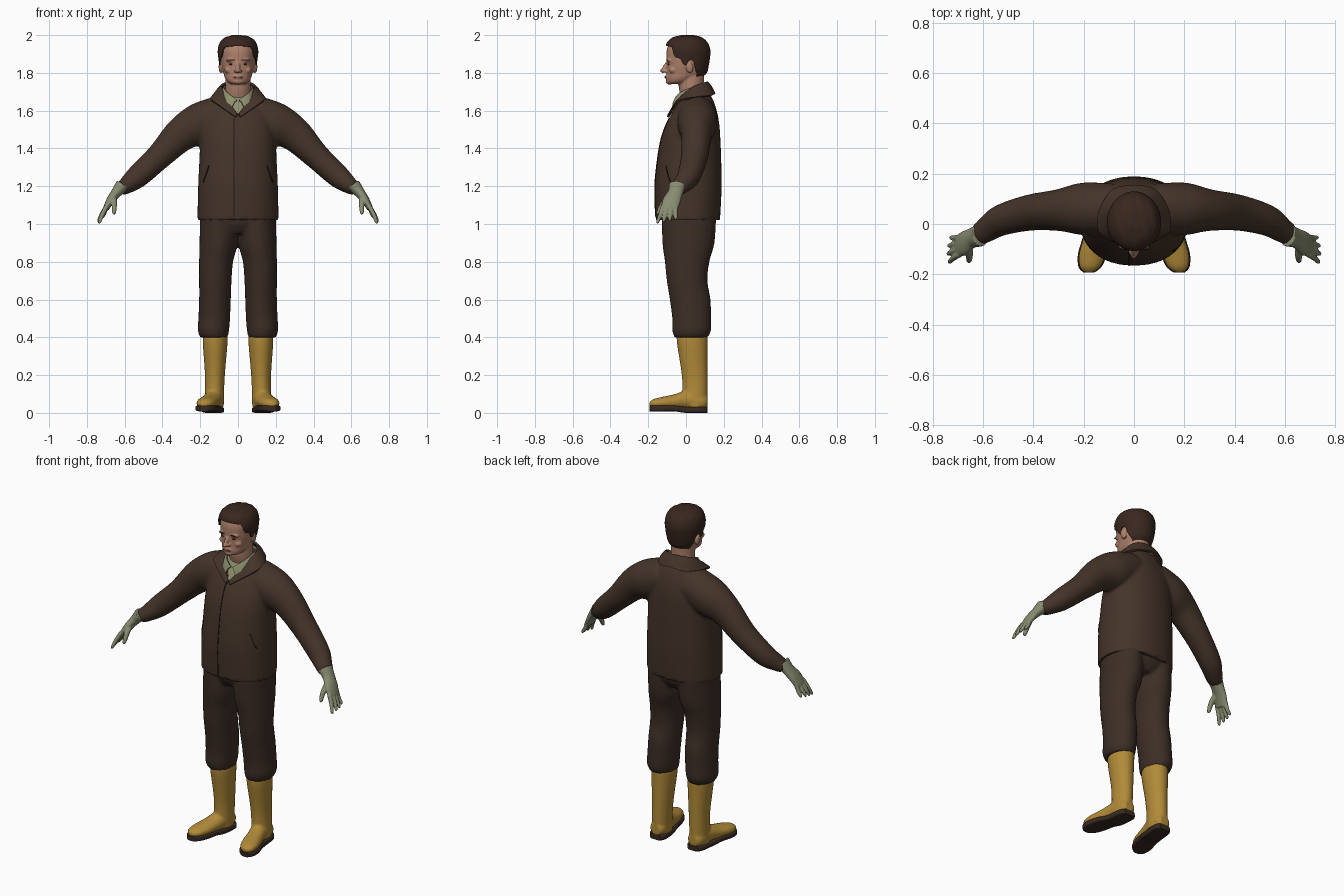
import bpy, bmesh, math
from mathutils import Vector, Matrix
from mathutils.bvhtree import BVHTree

if "Cube" in bpy.data.objects:
    bpy.data.objects.remove(bpy.data.objects["Cube"])


def material(name, rgb):
    m = bpy.data.materials.new(name)
    m.diffuse_color = (*rgb, 1)
    m.use_nodes = True
    m.node_tree.nodes["Principled BSDF"].inputs["Base Color"].default_value = m.diffuse_color
    return m


JACKET = material("jacket_brown", (.058, .034, .022))
TROUSER = material("trouser_brown", (.046, .027, .019))
SEAM = material("seam_dark", (.015, .009, .006))
BOOT = material("boot_yellow", (.44, .255, .04))
SOLE = material("sole_dark", (.04, .023, .016))
GLOVE = material("glove_green", (.25, .265, .165))
SHIRT = material("shirt_green", (.27, .275, .16))
SKIN = material("skin", (.43, .22, .15))
HAIR = material("hair_brown", (.04, .02, .013))
LIP = material("lip", (.30, .13, .095))


def spline(rows, steps=5):
    """Catmull-Rom through rows of numbers."""
    rows = [Vector(r) for r in rows]
    out = []
    for i in range(len(rows) - 1):
        p0, p1, p2 = rows[max(i - 1, 0)], rows[i], rows[i + 1]
        p3 = rows[min(i + 2, len(rows) - 1)]
        for k in range(steps):
            t = k / steps
            out.append(p1 + (p2 - p0) * (t / 2) + (p0 * 2 - p1 * 5 + p2 * 4 - p3) * (t * t / 2)
                       + (p1 * 3 - p0 - p2 * 3 + p3) * (t ** 3 / 2))
    return out + [rows[-1]]


def loft(bm, rows, side=(1, 0, 0), axis=None, sides=28, power=1.0):
    """Skin rings given as x, y, z, half width along side, other half width."""
    rows = spline(rows)
    pts = [Vector(r[:3]) for r in rows]
    rings = []
    for i, r in enumerate(rows):
        t = Vector(axis) if axis else (pts[min(i + 1, len(pts) - 1)] - pts[max(i - 1, 0)]).normalized()
        u = Vector(side)
        u = (u - t * u.dot(t)).normalized()
        v = t.cross(u)
        ring = []
        for k in range(sides):
            c, s = math.cos(k * math.tau / sides), math.sin(k * math.tau / sides)
            c, s = math.copysign(abs(c) ** power, c), math.copysign(abs(s) ** power, s)
            ring.append(bm.verts.new(pts[i] + u * c * r[3] + v * s * r[4]))
        rings.append(ring)
    for a, b in zip(rings, rings[1:]):
        for k in range(sides):
            j = (k + 1) % sides
            bm.faces.new((a[k], a[j], b[j], b[k]))
    bm.faces.new(rings[0][::-1])
    bm.faces.new(rings[-1])


def layers(rows, cx=0):
    """Horizontal rings from z, y centre, half width, half depth."""
    return [(cx, y, z, a, b) for z, y, a, b in rows]


def ball(bm, centre, radii, tilt=0):
    m = Matrix.Translation(centre) @ Matrix.Rotation(tilt, 4, 'X') @ Matrix.Diagonal((*radii, 1))
    bmesh.ops.create_uvsphere(bm, u_segments=16, v_segments=10, radius=1, matrix=m)


def finish(name, bm, mat, voxel=0, smooth=3, thick=0, angle=40):
    """Make the object; fuse overlapping volumes when a voxel size is given."""
    bmesh.ops.recalc_face_normals(bm, faces=bm.faces)
    me = bpy.data.meshes.new(name)
    bm.to_mesh(me)
    bm.free()
    ob = bpy.data.objects.new(name, me)
    bpy.context.collection.objects.link(ob)
    if voxel:
        r = ob.modifiers.new("fuse", 'REMESH')
        r.mode, r.voxel_size = 'VOXEL', voxel
        s = ob.modifiers.new("soften", 'SMOOTH')
        s.factor, s.iterations = .5, smooth
    if thick:
        s = ob.modifiers.new("thickness", 'SOLIDIFY')
        s.thickness, s.offset = thick, 0
    if voxel or thick:
        dg = bpy.context.evaluated_depsgraph_get()
        me = bpy.data.meshes.new_from_object(ob.evaluated_get(dg))
        ob.modifiers.clear()
        ob.data = me
        me.name = name
    me.materials.clear()
    me.materials.append(mat)
    for p in me.polygons:
        p.use_smooth = True
        p.material_index = 0
    me.set_sharp_from_angle(angle=math.radians(angle))
    return ob


# Jacket: body and sleeves fused
bm = bmesh.new()
loft(bm, layers([(1.02, .01, .215, .17), (1.2, .012, .211, .177), (1.35, .018, .204, .168),
                 (1.45, .025, .2, .157), (1.53, .036, .19, .14), (1.6, .048, .165, .115),
                 (1.66, .055, .12, .087), (1.71, .055, .085, .06)]),
     axis=(0, 0, 1), sides=48, power=.9)
for s in (-1, 1):
    loft(bm, [(s * x, y, z, a, b) for x, y, z, a, b in [
        (.08, .06, 1.585, .1, .1), (.2, .06, 1.53, .105, .112), (.3, .055, 1.475, .083, .092),
        (.415, .045, 1.36, .072, .07), (.528, .015, 1.255, .062, .062),
        (.59, -.025, 1.205, .05, .046), (.622, -.045, 1.186, .043, .036)]], side=(0, 1, 0))
jacket = finish("jacket", bm, JACKET, .01, 5)
# Open neck shows the shirt
jacket.data.materials.append(SHIRT)
for p in jacket.data.polygons:
    c = p.center
    if c.y < .03 and c.z > 1.57 and abs(c.x) < (c.z - 1.57) * .6:
        p.material_index = 1

# Placket and pocket seams laid on the jacket front
bm = bmesh.new()
bm.from_mesh(jacket.data)
tree = BVHTree.FromBMesh(bm)
bm.free()


def seam(name, start, end, half):
    bm, last = bmesh.new(), None
    for k in range(25):
        x, z = (a + (b - a) * k / 24 for a, b in zip(start, end))
        pair = []
        for dx in (-half, half):
            hit = tree.ray_cast(Vector((x + dx, -1, z)), Vector((0, 1, 0)))[0]
            pair.append(bm.verts.new((x + dx, hit.y - .002 if hit else 0, z)))
        if last:
            bm.faces.new((last[0], last[1], pair[1], pair[0]))
        last = pair
    finish(name, bm, SEAM, thick=.003)


seam("front_placket_seam", (-.02, 1.04), (-.02, 1.56), .0025)
seam("left_pocket_seam", (.155, 1.31), (.185, 1.22), .0025)
seam("right_pocket_seam", (-.155, 1.31), (-.185, 1.22), .0025)


# Collars: mirrored strips between an inner and an outer edge
def collar(name, inner, outer, mat, thick):
    bm = bmesh.new()
    a, b = spline(inner, 4), spline(outer, 4)
    for s in (-1, 1):
        va, vb = ([bm.verts.new((s * p.x, p.y, p.z)) for p in e] for e in (a, b))
        vm = [bm.verts.new((s * (p.x + q.x) / 2, (p.y + q.y) / 2, (p.z + q.z) / 2 + .008))
              for p, q in zip(a, b)]
        for u, v in ((va, vm), (vm, vb)):
            for k in range(len(a) - 1):
                bm.faces.new((u[k], u[k + 1], v[k + 1], v[k]))
    bmesh.ops.remove_doubles(bm, verts=bm.verts, dist=.001)
    finish(name, bm, mat, thick=thick)


collar("jacket_collar",
       [(0, .112, 1.75), (.055, .1, 1.748), (.085, .055, 1.732), (.075, 0, 1.695),
        (.045, -.05, 1.64), (.002, -.088, 1.575)],
       [(0, .15, 1.69), (.08, .135, 1.68), (.13, .065, 1.672), (.142, -.005, 1.66),
        (.122, -.045, 1.642), (.012, -.096, 1.565)], JACKET, .012)
collar("shirt_collar",
       [(0, .1, 1.735), (.06, .085, 1.73), (.073, .03, 1.72), (.05, -.035, 1.69), (.004, -.06, 1.655)],
       [(0, .108, 1.69), (.07, .09, 1.69), (.088, .02, 1.68), (.065, -.045, 1.65), (.03, -.07, 1.62)],
       SHIRT, .008)

# Trousers
bm = bmesh.new()
loft(bm, layers([(.95, .015, .12, .11), (1.0, .016, .185, .14), (1.05, .016, .195, .145)]), axis=(0, 0, 1))
for s in (-1, 1):
    loft(bm, layers([(1.05, .016, .1, .145), (.9, .013, .1, .138), (.8, .006, .09, .118),
                     (.7, .006, .086, .11), (.6, .022, .084, .108), (.5, .03, .084, .103),
                     (.44, .03, .083, .103), (.415, .028, .08, .1), (.395, .026, .072, .09)], 0)
         and [(s * cx, y, z, a, b) for cx, y, z, a, b in [
             (.1, .016, 1.05, .1, .145), (.103, .013, .9, .101, .138), (.116, .006, .8, .09, .118),
             (.12, .006, .7, .086, .108), (.122, .022, .6, .084, .108), (.126, .03, .5, .084, .103),
             (.13, .03, .44, .083, .103), (.127, .027, .4, .074, .09)]], axis=(0, 0, 1))
finish("trousers", bm, TROUSER, .01, 4)

for s, label in ((-1, "right"), (1, "left")):
    # Rubber boot
    bm = bmesh.new()
    loft(bm, [(s * x, y, z, a, b) for x, y, z, a, b in [
        (.12, .033, .41, .066, .083), (.121, .034, .36, .065, .081), (.122, .045, .22, .054, .07),
        (.124, .048, .13, .051, .067), (.127, .045, .03, .052, .068)]], axis=(0, 0, 1))
    foot = [(.125, .114, .058, .03, .034), (.126, .085, .06, .048, .042), (.135, .0, .066, .05, .05),
            (.15, -.06, .057, .052, .042), (.165, -.12, .053, .054, .033),
            (.175, -.17, .049, .042, .025), (.18, -.193, .045, .018, .012)]
    loft(bm, [(s * x, y, z, a, b) for x, y, z, a, b in foot], axis=(0, -1, 0))
    finish(label + "_boot", bm, BOOT, .008, 3)
    # Flat sole with a raised toe
    bm = bmesh.new()
    loft(bm, [(s * x, y, .016 + (.008 if y < -.03 else 0), a + .004, .016) for x, y, z, a, b in foot],
         axis=(0, -1, 0), power=.4)
    finish(label + "_sole", bm, SOLE)

    # Glove: palm, fingers and thumb fused
    bm = bmesh.new()
    loft(bm, [(s * x, y, z, a, b) for x, y, z, a, b in [
        (.612, -.045, 1.205, .046, .038), (.645, -.056, 1.165, .04, .028),
        (.675, -.075, 1.125, .047, .022), (.7, -.09, 1.08, .045, .016)]], side=(0, 1, 0))
    for i in range(4):
        bend = (.0, .004, .002, -.006)[i]
        loft(bm, [(s * .695, -.122 + .023 * i, 1.095, .012, .013),
                  (s * (.718 + bend), -.136 + .027 * i, 1.05, .011, .012),
                  (s * (.733 + bend), -.15 + .032 * i, 1.012 + .006 * i, .009, .009),
                  (s * (.735 + bend), -.152 + .033 * i, 1.002 + .006 * i, .004, .004)],
             side=(0, 1, 0), sides=12)
    loft(bm, [(s * x, y, z, r, r) for x, y, z, r in [
        (.66, -.08, 1.145, .018), (.655, -.122, 1.105, .015), (.656, -.145, 1.062, .011),
        (.657, -.15, 1.05, .005)]], side=(1, 0, 0), sides=12)
    finish(label + "_glove", bm, GLOVE, .005, 2)

# Head: skull, neck, nose, brow, chin, cheeks and ears fused
skull = [(1.742, -.05, .04, .045), (1.755, -.036, .058, .066), (1.775, -.02, .07, .083),
         (1.80, -.002, .077, .1), (1.84, .002, .086, .104), (1.88, .004, .09, .108),
         (1.92, .006, .092, .108), (1.96, .006, .08, .092), (1.982, .004, .052, .06),
         (1.99, .002, .015, .015)]
bm = bmesh.new()
loft(bm, layers(skull), axis=(0, 0, 1), sides=40, power=.95)
loft(bm, layers([(1.64, .04, .07, .058), (1.72, .028, .067, .066), (1.80, .03, .065, .066)]), axis=(0, 0, 1))
ball(bm, (0, -.112, 1.828), (.011, .013, .034), -.45)
ball(bm, (0, -.122, 1.812), (.013, .017, .011))
ball(bm, (0, -.086, 1.755), (.03, .022, .017))
ball(bm, (0, -.098, 1.778), (.028, .014, .014))
for s in (-1, 1):
    ball(bm, (s * .012, -.112, 1.81), (.01, .012, .009))
    ball(bm, (s * .035, -.088, 1.866), (.03, .016, .009))
    ball(bm, (s * .05, -.068, 1.815), (.022, .022, .018))
    ball(bm, (s * .09, .018, 1.832), (.013, .02, .034), .2)
finish("head", bm, SKIN, .005, 4)

# Eyes, eyebrows and lips
bm = bmesh.new()
for s in (-1, 1):
    ball(bm, (s * .035, -.092, 1.846), (.013, .006, .004))
    ball(bm, (s * .036, -.1, 1.868), (.022, .004, .004))
finish("eyes_and_brows", bm, HAIR)
bm = bmesh.new()
ball(bm, (0, -.109, 1.777), (.024, .005, .005))
finish("lips", bm, LIP)


# Hair: shell over the skull from a hairline up to the crown
def lerp(table, x):
    for a, b in zip(table, table[1:]):
        if x <= b[0]:
            return Vector(a).lerp(Vector(b), max(0, (x - a[0]) / (b[0] - a[0])))
    return Vector(table[-1])


HAIRLINE = [(-.12, 1.945), (-.075, 1.935), (-.06, 1.885), (-.03, 1.875), (-.015, 1.84),
            (.0, 1.842), (.012, 1.87), (.035, 1.865), (.05, 1.81), (.08, 1.78), (.12, 1.775)]
profile = [tuple(r) for r in spline(skull, 6)]
bm = bmesh.new()
cols, N, K = [], 72, 18
for k in range(N):
    t = math.tau * k / N
    low = lerp(HAIRLINE, -.11 * math.cos(t))[1]
    col = []
    for j in range(K):
        z = low + (1.99 - low) * math.sin(j / K * math.pi / 2)
        _, cy, a, b = lerp(profile, z)
        out = .009 + .003 * min(1, j / 4)
        x, y = (a + out) * math.sin(t), cy - (b + out) * math.cos(t)
        ridge = .003 * math.sin(x * 170 + y * 40) * (j / K) ** 2
        col.append(bm.verts.new((x, y, z + .007 * (j / K) ** 2 + ridge)))
    cols.append(col)
crown = bm.verts.new((0, .002, 1.998))
for a, b in zip(cols, cols[1:] + cols[:1]):
    for j in range(K - 1):
        bm.faces.new((a[j], b[j], b[j + 1], a[j + 1]))
    bm.faces.new((a[-1], b[-1], crown))
finish("hair", bm, HAIR, thick=.006)
